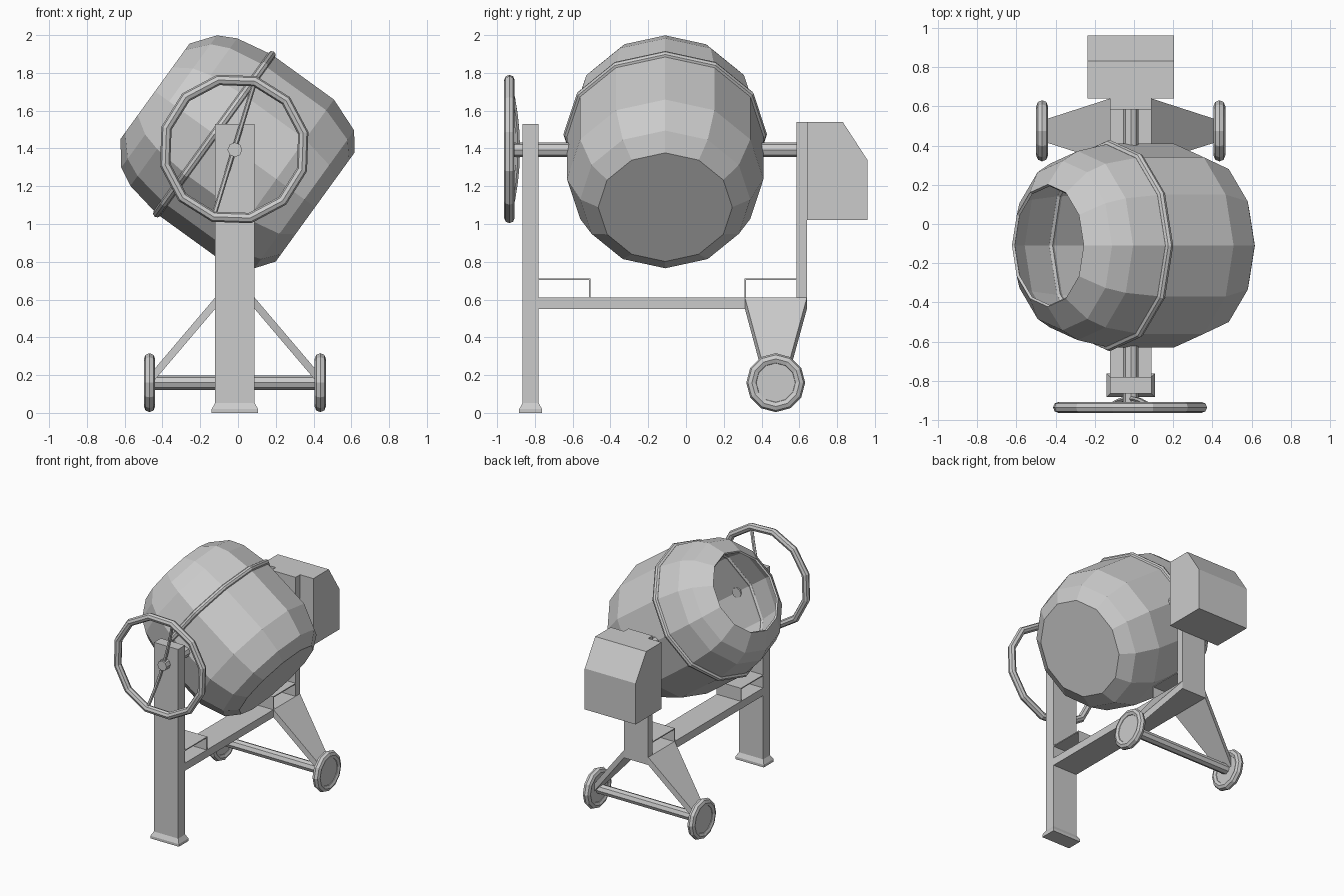
import bpy, bmesh
from math import radians, sin, cos, pi
from mathutils import Matrix, Vector

if "Cube" in bpy.data.objects:
    bpy.data.objects.remove(bpy.data.objects["Cube"])

CX = -0.0165  # symmetry plane of the frame
HW = 0.105    # half width of the frame


def finish(name, bm, matrix=Matrix()):
    bmesh.ops.recalc_face_normals(bm, faces=bm.faces)
    bm.transform(matrix)
    me = bpy.data.meshes.new(name)
    bm.to_mesh(me)
    bm.free()
    ob = bpy.data.objects.new(name, me)
    bpy.context.collection.objects.link(ob)
    return ob


def loft(name, rings, caps=True, matrix=Matrix(), closed=False, cap_end=True):
    bm = bmesh.new()
    vr = [[bm.verts.new(p) for p in r] for r in rings]
    n = len(vr[0])
    for a, b in zip(vr, vr[1:] + (vr[:1] if closed else [])):
        for i in range(n):
            j = (i + 1) % n
            bm.faces.new((a[i], a[j], b[j], b[i]))
    if caps and not closed:
        bm.faces.new(vr[0])
        if cap_end:
            bm.faces.new(vr[-1])
    return finish(name, bm, matrix)


def extrude_x(name, profile, x0, x1):
    return loft(name, [[(x, y, z) for y, z in profile] for x in (x0, x1)])


def box(name, x0, x1, y0, y1, z0, z1):
    return extrude_x(name, [(y0, z0), (y1, z0), (y1, z1), (y0, z1)], x0, x1)


def circle(r, z, n):
    return [(r * cos(2 * pi * i / n), r * sin(2 * pi * i / n), z) for i in range(n)]


def rod(name, p, q, r, n=8):
    p, q = Vector(p), Vector(q)
    m = Matrix.Translation(p) @ (q - p).to_track_quat('Z', 'Y').to_matrix().to_4x4()
    return loft(name, [circle(r, 0, n), circle(r, (q - p).length, n)], matrix=m)


def torus(name, R, r, matrix, n=12, k=8):
    rings = [circle(R + r * cos(2 * pi * j / k), r * sin(2 * pi * j / k), n) for j in range(k)]
    return loft(name, rings, matrix=matrix, closed=True)


# Tilted drum, open at the upper left, with a band around it
drum_m = Matrix.Translation((-0.125, -0.11, 1.475)) @ Matrix.Rotation(radians(-54.1), 4, 'Y')
profile = [(-0.658, 0.355), (-0.588, 0.45), (-0.405, 0.52), (0, 0.52),
           (0.2, 0.482), (0.296, 0.432), (0.388, 0.312)]
drum = loft("drum", [circle(r, z, 12) for z, r in profile], matrix=drum_m, cap_end=False)
mod = drum.modifiers.new("wall", 'SOLIDIFY')
mod.thickness = 0.015
mod.offset = -1
torus("drum_band", 0.517, 0.022, drum_m)

# Shaft stubs on both sides of the drum
rod("front_shaft", (CX, -0.915, 1.393), (CX, -0.6, 1.393), 0.039)
rod("rear_shaft", (CX, 0.38, 1.393), (CX, 0.6, 1.393), 0.039)

# Tipping hand wheel with a bowed spoke
hub = Vector((-0.02, -0.935, 1.397))
wheel_m = (Matrix.Translation(hub) @ Matrix.Rotation(radians(-13), 4, 'Y')
           @ Matrix.Rotation(radians(90), 4, 'X'))
torus("hand_wheel", 0.375, 0.028, wheel_m)
spoke = []
for i in range(9):
    t = -1 + i / 4
    c = hub + Vector((cos(radians(73)) * 0.37 * t, 0.045 * (1 - t * t), sin(radians(73)) * 0.37 * t))
    side = Vector((sin(radians(73)), 0, -cos(radians(73))))
    spoke.append([c + side * 0.013 * cos(a * pi / 3) + Vector((0, 0.013 * sin(a * pi / 3), 0))
                  for a in range(6)])
loft("hand_wheel_spoke", spoke)

# Frame: front post, flared foot, rear post, beam
x0, x1 = CX - HW, CX + HW
box("front_post", x0, x1, -0.865, -0.78, 0.0, 1.53)
foot = []
for g, z in ((0.018, 0), (0.018, 0.02), (0.0, 0.052)):
    foot.append([(x0 - g, -0.865 - g, z), (x1 + g, -0.865 - g, z),
                 (x1 + g, -0.78 + g, z), (x0 - g, -0.78 + g, z)])
loft("front_foot", foot)
box("rear_post", x0, x1, 0.585, 0.64, 0.61, 1.54)
box("base_beam", x0, x1, -0.78, 0.64, 0.55, 0.61)

# Thin bent brackets between the beam and the posts
for name, y, s in (("front_bracket", -0.78, 1), ("rear_bracket", 0.585, -1)):
    e, t = y + s * 0.275, s * 0.008
    extrude_x(name, [(y, 0.712), (e, 0.712), (e, 0.61), (e - t, 0.61),
                     (e - t, 0.704), (y, 0.704)], x0, x1)

# Motor housing with sloped back
extrude_x("motor_housing", [(0.64, 1.02), (0.96, 1.02), (0.96, 1.34), (0.83, 1.54), (0.64, 1.54)],
          CX - 0.22, CX + 0.22)

# Splayed legs, axle and wheels
rod("axle", (CX - 0.44, 0.475, 0.16), (CX + 0.44, 0.475, 0.16), 0.038)
for name, s in (("right", 1), ("left", -1)):
    top, end = CX + s * HW, CX + s * 0.445
    loft(name + "_leg", [
        [(top, 0.312, 0.55), (top, 0.64, 0.55), (top, 0.64, 0.61), (top, 0.312, 0.61)],
        [(end, 0.42, 0.15), (end, 0.53, 0.15), (end, 0.53, 0.21), (end, 0.42, 0.21)]])
    wx = CX + s * 0.452
    torus(name + "_tyre", 0.126, 0.03,
          Matrix.Translation((wx, 0.475, 0.16)) @ Matrix.Rotation(radians(90), 4, 'Y'))
    rod(name + "_wheel_disc", (wx - 0.017, 0.475, 0.16), (wx + 0.017, 0.475, 0.16), 0.11, 12)
